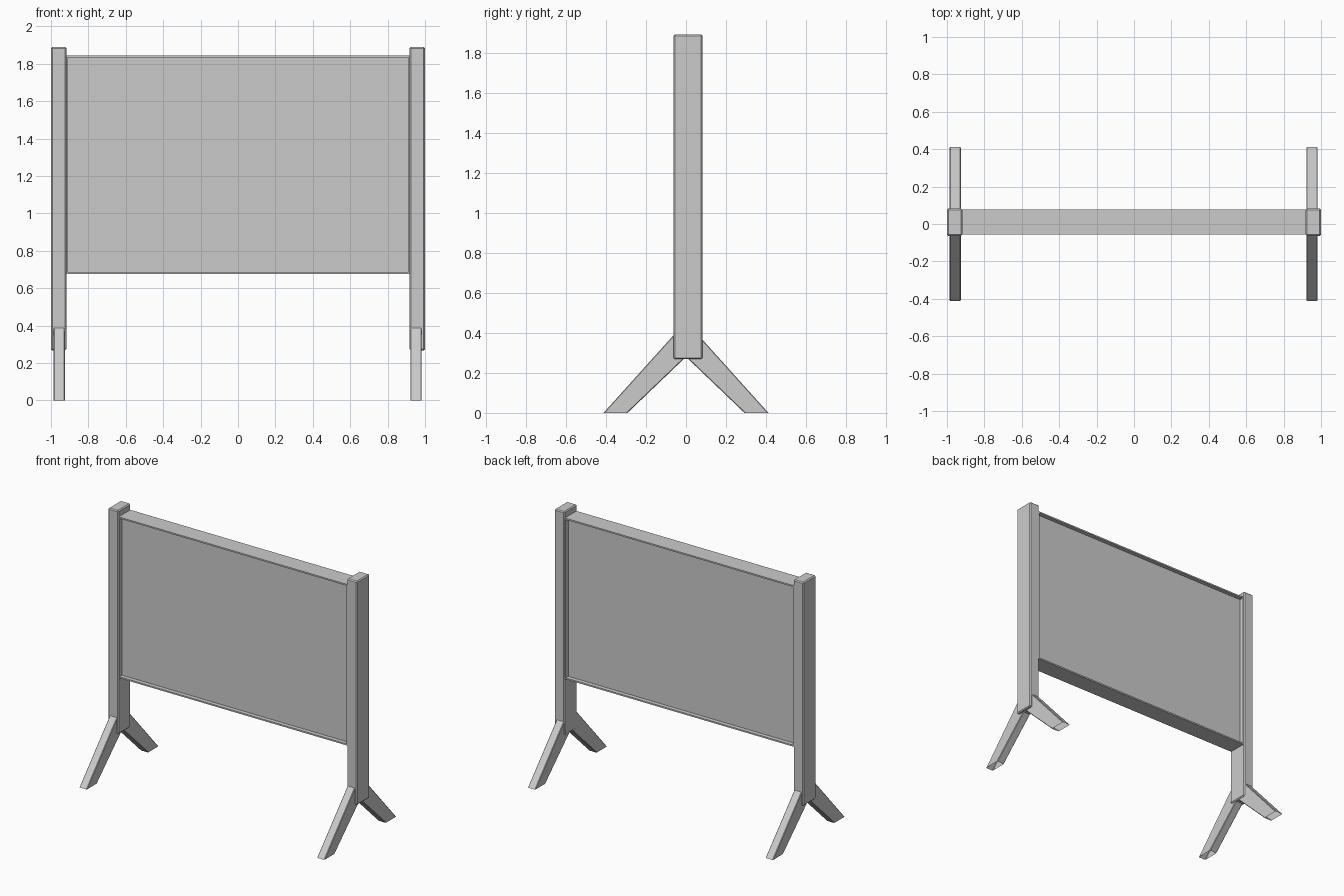
import bpy, bmesh

if "Cube" in bpy.data.objects:
    bpy.data.objects.remove(bpy.data.objects["Cube"])


def finish(name, bm):
    bmesh.ops.recalc_face_normals(bm, faces=bm.faces[:])
    mesh = bpy.data.meshes.new(name)
    bm.to_mesh(mesh)
    bm.free()
    obj = bpy.data.objects.new(name, mesh)
    bpy.context.collection.objects.link(obj)
    return obj


def box_bm(lo, hi):
    bm = bmesh.new()
    bmesh.ops.create_cube(bm, size=1)
    for v in bm.verts:
        v.co = [(a + b) / 2 + c * (b - a) for a, b, c in zip(lo, hi, v.co)]
    return bm


def post(name, x0, x1):
    bm = box_bm((x0, -0.063, 0.268), (x1, 0.082, 1.89))
    bmesh.ops.bevel(bm, geom=bm.edges[:], offset=0.007, segments=1, affect='EDGES')
    return finish(name, bm)


def leg(name, x0, x1, side):
    # tapered side profile, extruded across x, open at the foot
    profile = [(0.412, 0), (0.292, 0), (0.008, 0.272), (0.05, 0.402)]
    bm = bmesh.new()
    face = bm.faces.new([bm.verts.new((x0, side * y, z)) for y, z in profile])
    ext = bmesh.ops.extrude_face_region(bm, geom=[face])
    for v in ext['geom']:
        if isinstance(v, bmesh.types.BMVert):
            v.co.x = x1
    bmesh.ops.recalc_face_normals(bm, faces=bm.faces[:])
    edges = [e for e in bm.edges if max(v.co.z for v in e.verts) > 0.001]
    bmesh.ops.bevel(bm, geom=edges, offset=0.004, segments=1, affect='EDGES')
    foot = [f for f in bm.faces if all(v.co.z < 0.001 for v in f.verts)]
    bmesh.ops.delete(bm, geom=foot, context='FACES_ONLY')
    return finish(name, bm)


# Posts and splayed legs
for label, px, lx in (("left", (-1.0, -0.918), (-0.986, -0.926)),
                      ("right", (0.918, 1.0), (0.922, 0.982))):
    post(label + "_post", *px)
    leg(label + "_front_leg", *lx, -1)
    leg(label + "_back_leg", *lx, 1)

# Display board: thin rim with both faces recessed
bm = box_bm((-0.922, -0.056, 0.676), (0.922, 0.077, 1.845))
bm.normal_update()
for f in [f for f in bm.faces if abs(f.normal.y) > 0.9]:
    n = f.normal.copy()
    bmesh.ops.inset_region(bm, faces=[f], thickness=0.015)
    ext = bmesh.ops.extrude_face_region(bm, geom=[f])
    bmesh.ops.translate(bm, vec=n * -0.03,
                        verts=[v for v in ext['geom'] if isinstance(v, bmesh.types.BMVert)])
    if f.is_valid:
        bmesh.ops.delete(bm, geom=[f], context='FACES_ONLY')
finish("display_board", bm)
